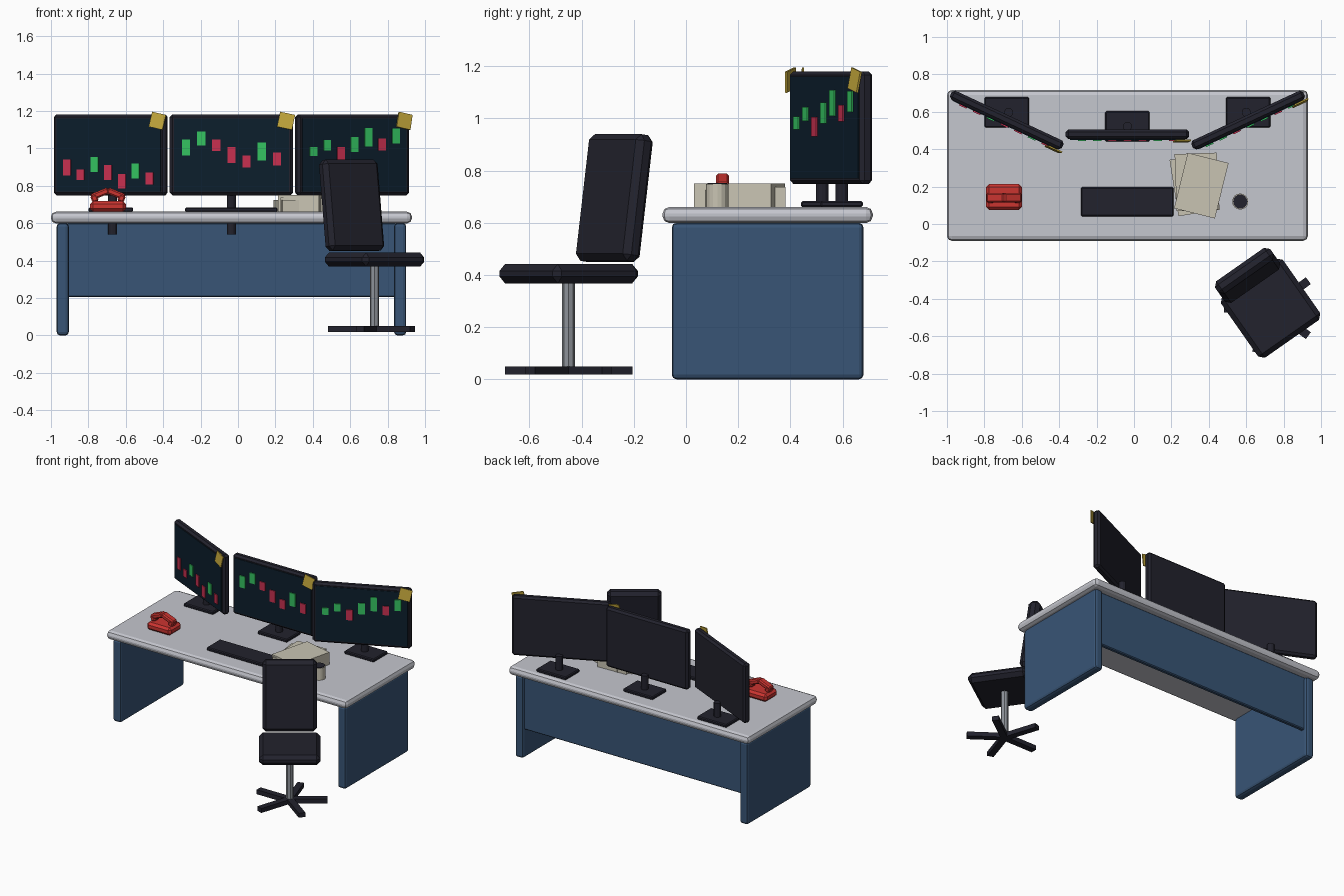
import bpy, bmesh, math
from mathutils import Matrix

cube = bpy.data.objects.get("Cube")
if cube:
    bpy.data.objects.remove(cube, do_unlink=True)


def material(name, r, g, b):
    m = bpy.data.materials.new(name)
    m.use_nodes = True
    m.diffuse_color = (r, g, b, 1)
    m.node_tree.nodes["Principled BSDF"].inputs["Base Color"].default_value = (r, g, b, 1)
    return m


GREY = material("pale_grey", .56, .57, .62)
BLUE = material("panel_blue", .04, .09, .18)
BLACK = material("soft_black", .016, .016, .026)
SCREEN = material("screen_navy", .0035, .013, .025)
GREEN = material("chart_green", .035, .55, .12)
RED = material("chart_red", .58, .03, .08)
YELLOW = material("note_yellow", .55, .39, .045)
PHONE = material("phone_red", .6, .035, .03)
PAPER = material("paper_cream", .58, .55, .45)
STEEL = material("steel", .27, .29, .32)


def turn(degrees, axis="Z"):
    return Matrix.Rotation(math.radians(degrees), 4, axis)


def at(x, y, z=0):
    return Matrix.Translation((x, y, z))


def finish(name, bm, mat, frame):
    mesh = bpy.data.meshes.new(name)
    bm.to_mesh(mesh)
    bm.free()
    mesh.materials.append(mat)
    obj = bpy.data.objects.new(name, mesh)
    obj.matrix_world = frame
    bpy.context.collection.objects.link(obj)
    return obj


def box(name, frame, size, mat, bevel=0, segments=1):
    bm = bmesh.new()
    bmesh.ops.create_cube(bm, size=1)
    bmesh.ops.scale(bm, vec=size, verts=bm.verts)
    if bevel:
        bmesh.ops.bevel(bm, geom=bm.edges[:], offset=bevel, segments=segments,
                        profile=.5, affect="EDGES")
    return finish(name, bm, mat, frame)


def cylinder(name, x, y, low, high, radius, mat, sides=12):
    bm = bmesh.new()
    bmesh.ops.create_cone(bm, cap_ends=True, segments=sides, radius1=radius,
                          radius2=radius, depth=high - low)
    return finish(name, bm, mat, at(x, y, (low + high) / 2))


# Desk
MID = -.035
TOP = .66
box("desk_top", at(MID, .313, .63), (1.93, .806, .062), GREY, .026, 2)
for side, sign in (("right", -1), ("left", 1)):
    box(side + "_desk_panel", at(MID + sign * .902, .313, .3), (.065, .735, .6), BLUE, .018, 2)
box("modesty_panel", at(MID, .643, .403), (1.76, .03, .395), BLUE, .006)


# Monitors: each chart is a row of (height offset, candle height, is rising)
def monitor(label, frame, chart):
    box(label + "_monitor_case", frame, (.66, .052, .432), BLACK, .014)
    box(label + "_screen", frame @ at(0, -.027), (.615, .006, .39), SCREEN)
    for i, (z, height, rising) in enumerate(chart):
        box(f"{label}_candle_{i + 1}", frame @ at((i - 3) * .081, -.032, z),
            (.044, .009, height), GREEN if rising else RED)
    box(label + "_sticky_note", frame @ at(.292, -.036, .182) @ turn(12, "Y") @ turn(-6, "X"),
        (.082, .008, .082), YELLOW)


monitor("right", at(-.68, .556, .965) @ turn(-25),
        [(-.068, .085, 0), (-.106, .055, 0), (-.052, .08, 1), (-.093, .08, 0),
         (-.141, .08, 0), (-.087, .08, 1), (-.127, .065, 0)])
monitor("middle", at(MID, .48, .965),
        [(.04, .085, 1), (.087, .075, 1), (.052, .06, 0), (0, .085, 0),
         (-.036, .065, 0), (.018, .095, 1), (-.023, .07, 0)])
monitor("left", at(.61, .556, .965) @ turn(25),
        [(.018, .05, 1), (.052, .055, 1), (.004, .075, 0), (.056, .08, 1),
         (.095, .1, 1), (.055, .065, 0), (.1, .08, 1)])

# Monitor stands, with poles clamped through the top
for label, x, y in (("right", -.68, .597), ("middle", MID, .522), ("left", .61, .597)):
    box(label + "_stand_base", at(x, y, TOP + .012), (.238, .162, .024), BLACK, .006)
    px = x - .01 * (x > .1) + .01 * (x < -.1)
    cylinder(label + "_stand_pole", px, y, .54, .785, .024, BLACK)

# Keyboard
box("keyboard", at(-.036, .119, TOP + .012), (.495, .156, .024), BLACK, .006)

# Paper stacks, each turned a little
for i, (x, y, angle, top) in enumerate(((.325, .21, 9, .725), (.335, .225, 2, .738),
                                        (.36, .205, -14, .75))):
    box(f"paper_stack_{i + 1}", at(x, y, (TOP + top) / 2) @ turn(angle),
        (.225, .305, top - TOP), PAPER)

# Mug
cylinder("mug", .568, .12, TOP, .748, .043, PAPER, 16)
cylinder("mug_drink", .568, .12, .746, .752, .038, BLACK, 16)

# Telephone
box("phone_base", at(-.695, .144, .69), (.192, .138, .056), PHONE, .016)
for sign in (-1, 1):
    tilt = turn(sign * 22, "Y")
    box("handset_half", at(-.695 + sign * .043, .14, .757) @ tilt,
        (.1, .05, .034), PHONE, .008)
    box("handset_end", at(-.695 + sign * .072, .14, .733) @ tilt,
        (.036, .054, .04), PHONE, .008)

# Swivel chair, turned away from the desk
CX, CY = .73, -.45
seat_frame = at(CX, CY) @ turn(35)
box("chair_seat", seat_frame @ at(0, 0, .405), (.405, .4, .074), BLACK, .026)
box("chair_back", seat_frame @ at(0, .214, .695) @ turn(-8, "X"), (.36, .08, .49), BLACK, .024)
cylinder("chair_pole", CX, CY, .03, .38, .025, STEEL, 8)
for i in range(5):
    box(f"chair_foot_{i + 1}", at(CX, CY, .034) @ turn(36 + 72 * i) @ at(.125, 0),
        (.25, .045, .032), BLACK)
